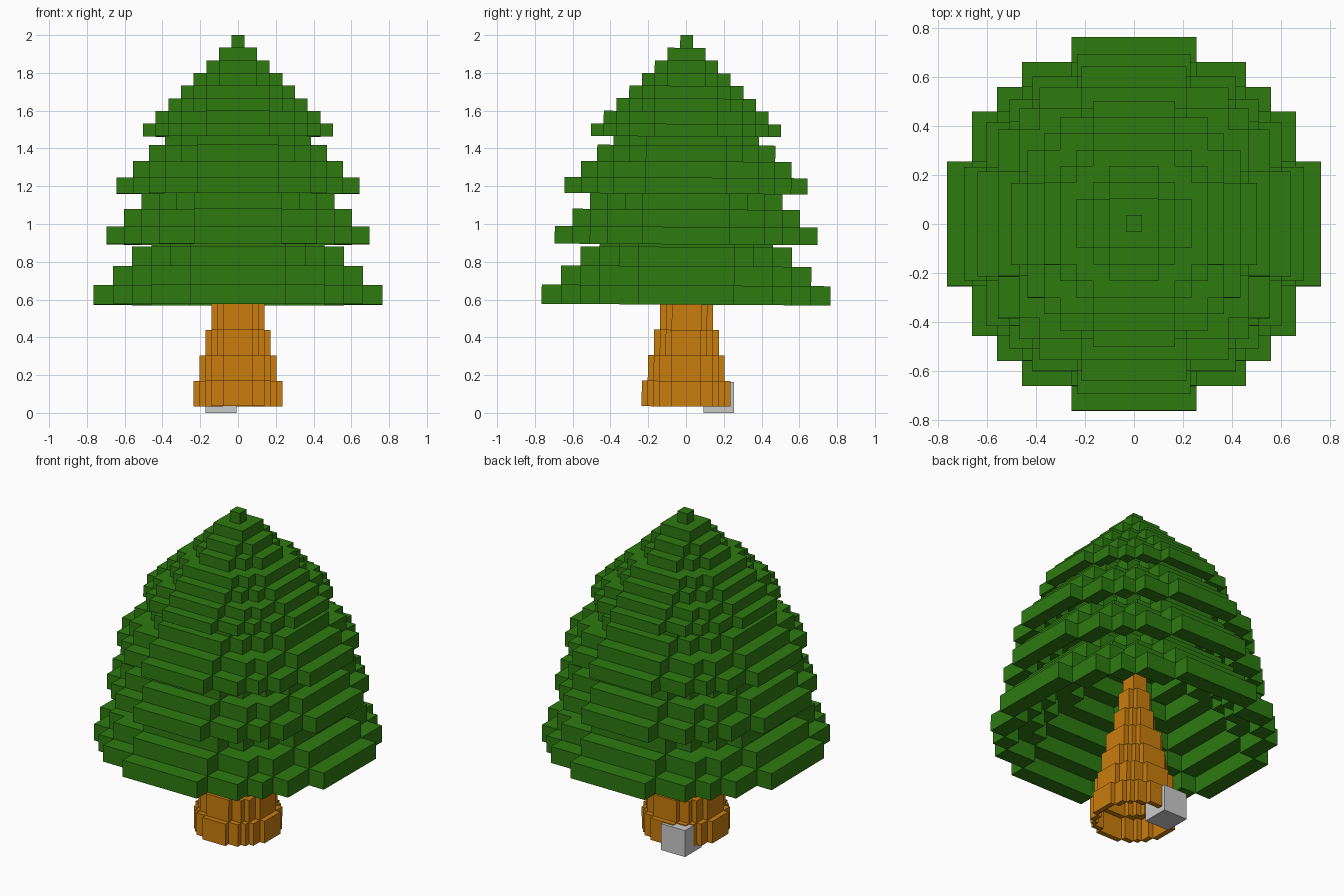
import bpy, bmesh, math
from mathutils import Matrix, Vector

if "Cube" in bpy.data.objects:
    bpy.data.objects.remove(bpy.data.objects["Cube"])


def material(name, colour):
    m = bpy.data.materials.new(name)
    m.diffuse_color = (*colour, 1)
    m.use_nodes = True
    m.node_tree.nodes["Principled BSDF"].inputs["Base Color"].default_value = m.diffuse_color
    return m


green = material("leaf green", (0.026, 0.195, 0.005))
orange = material("bark orange", (0.59, 0.205, 0.004))
grey = material("light grey", (0.6, 0.6, 0.6))

DIRS = [Vector(d) for d in ((1, 0, 0), (-1, 0, 0), (0, 1, 0),
                            (0, -1, 0), (0, 0, 1), (0, 0, -1))]


def block_object(name, cells, size, origin, mat, tilt=0.0):
    """Block-built mesh holding only the outward faces of the filled cells."""
    bm = bmesh.new()
    for cell in cells:
        c = Vector(cell)
        for d in DIRS:
            if tuple(int(v) for v in c + d) in cells:
                continue
            u = Vector((d.y, d.z, d.x))
            v = d.cross(u)
            corners = [c + (d + u * a + v * b) * 0.5
                       for a, b in ((-1, -1), (1, -1), (1, 1), (-1, 1))]
            bm.faces.new([bm.verts.new((p.x * size[0], p.y * size[1],
                                        (p.z + 0.5) * size[2])) for p in corners])
    bmesh.ops.remove_doubles(bm, verts=bm.verts, dist=1e-4)
    bm.transform(Matrix.Translation(origin) @ Matrix.Rotation(tilt, 4, 'X'))
    me = bpy.data.meshes.new(name)
    bm.to_mesh(me)
    bm.free()
    me.materials.append(mat)
    ob = bpy.data.objects.new(name, me)
    bpy.context.collection.objects.link(ob)
    return ob


# Hollow stepped cone: eight one-block-wide rings shrinking to a single block
cone = {(x, y, z) for z in range(8) for x in range(-7, 8) for y in range(-7, 8)
        if math.floor(math.hypot(x, y) + 0.5) == 7 - z}

TILT = math.radians(-0.35)

# Foliage tiers: base height and block size
for i, (base, s) in enumerate(((0.573, 0.1019), (0.892, 0.0927),
                               (1.16, 0.0857), (1.463, 0.0671))):
    block_object(f"foliage_tier_{i + 1}", cone, (s, s, s), (0, 0, base), green, TILT)

# Tapering trunk made of tall blocks
block_object("trunk", cone, (0.0313, 0.0313, 0.1352), (0, 0, 0.034), orange, TILT)

# Small block at the foot of the trunk
block_object("foot_block", {(0, 0, 0)}, (0.163, 0.163, 0.163),
             (-0.09, 0.173, 0), grey)
